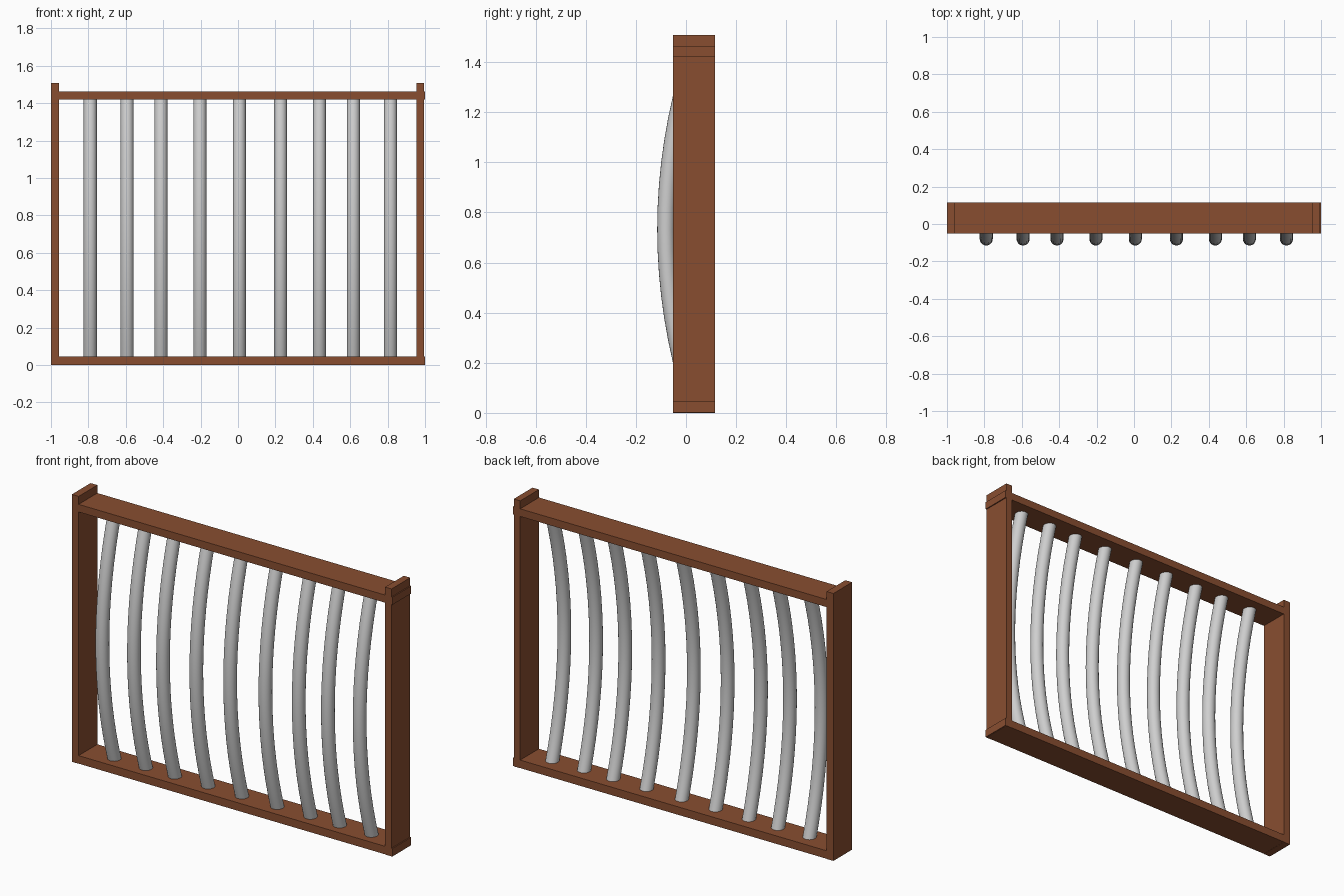
import bpy, bmesh, math
from mathutils import Vector

if "Cube" in bpy.data.objects:
    bpy.data.objects.remove(bpy.data.objects["Cube"])


def material(name, rgb):
    m = bpy.data.materials.new(name)
    m.diffuse_color = (*rgb, 1)
    m.use_nodes = True
    m.node_tree.nodes["Principled BSDF"].inputs["Base Color"].default_value = m.diffuse_color
    return m


wood = material("brown_wood", (0.25, 0.076, 0.03))
metal = material("grey_metal", (0.62, 0.62, 0.62))


def finish(bm, name, mat):
    bmesh.ops.recalc_face_normals(bm, faces=bm.faces)
    me = bpy.data.meshes.new(name)
    bm.to_mesh(me)
    bm.free()
    me.materials.append(mat)
    ob = bpy.data.objects.new(name, me)
    bpy.context.collection.objects.link(ob)
    return ob


def box(name, lo, hi):
    bm = bmesh.new()
    bmesh.ops.create_cube(bm, size=1)
    lo, hi = Vector(lo), Vector(hi)
    for v in bm.verts:
        v.co = (lo + hi) / 2 + v.co * (hi - lo)
    return finish(bm, name, wood)


# Wooden frame: two posts, two rails whose right ends poke through the post
Y0, Y1 = -0.052, 0.115
box("left_post", (-1, Y0, 0), (-0.958, Y1, 1.508))
box("right_post", (0.954, Y0, 0), (0.994, Y1, 1.508))
box("bottom_rail", (-0.96, Y0, 0.001), (1.0, Y1, 0.046))
box("top_rail", (-0.96, Y0, 1.42), (1.0, Y1, 1.463))

# Bars bowed toward the front
R, SIDES, RINGS = 0.035, 20, 16
Z0, Z1, ZMID = 0.03, 1.435, 0.733


def bar(name, x):
    bm = bmesh.new()
    rings = []
    for i in range(RINGS + 1):
        z = Z0 + (Z1 - Z0) * i / RINGS
        y = -0.08 + 0.225 * (z - ZMID) ** 2
        tilt = math.atan(0.45 * (z - ZMID))
        ring = []
        for k in range(SIDES):
            a = 2 * math.pi * k / SIDES
            d = R * math.sin(a)
            ring.append(bm.verts.new((x + R * math.cos(a),
                                      y + d * math.cos(tilt),
                                      z - d * math.sin(tilt))))
        rings.append(ring)
    for a, b in zip(rings, rings[1:]):
        for k in range(SIDES):
            n = (k + 1) % SIDES
            bm.faces.new((a[k], a[n], b[n], b[k])).smooth = True
    bm.faces.new(rings[0])
    bm.faces.new(rings[-1])
    finish(bm, name, metal)


for i, x in enumerate((-0.79, -0.593, -0.412, -0.204, 0.007,
                       0.227, 0.435, 0.617, 0.815)):
    bar(f"bar_{i + 1}", x)
